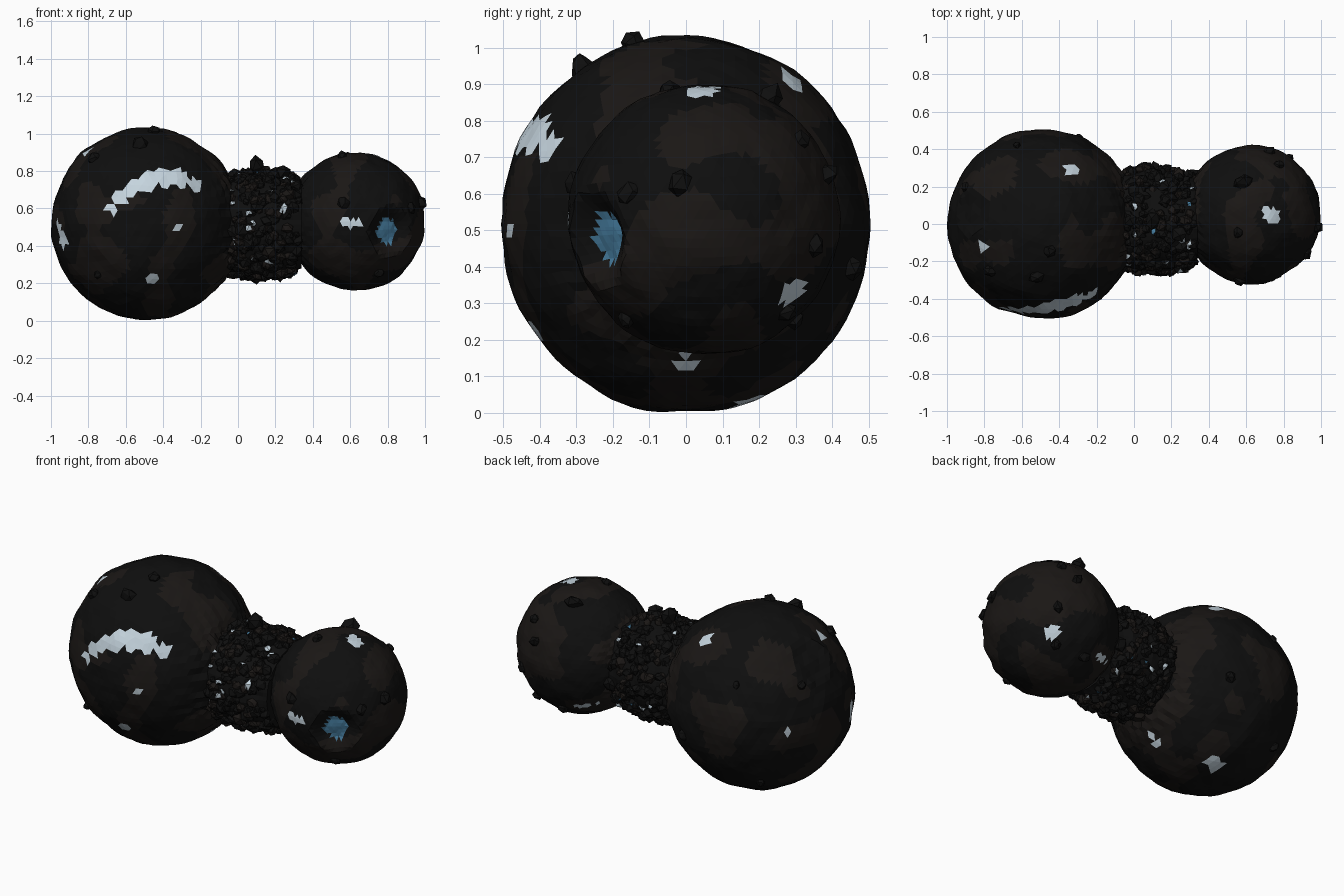
import bpy, bmesh, math, random
from mathutils import Vector, Matrix, noise

if "Cube" in bpy.data.objects:
    bpy.data.objects.remove(bpy.data.objects["Cube"])

random.seed(7)


def make_mat(name, col):
    m = bpy.data.materials.new(name)
    m.diffuse_color = (*col, 1)
    m.use_nodes = True
    m.node_tree.nodes["Principled BSDF"].inputs["Base Color"].default_value = m.diffuse_color
    return m


MATS = [make_mat("black_dust", (0.0045, 0.0045, 0.0045)),
        make_mat("brown_dust", (0.0105, 0.0085, 0.0075)),
        make_mat("pale_ice", (0.56, 0.66, 0.73)),
        make_mat("blue_ice", (0.06, 0.2, 0.34))]
BLACK, BROWN, WHITE, BLUE = range(4)


def finish(bm, name):
    me = bpy.data.meshes.new(name)
    bm.to_mesh(me)
    bm.free()
    for m in MATS:
        me.materials.append(m)
    ob = bpy.data.objects.new(name, me)
    bpy.context.collection.objects.link(ob)
    return ob


def dust(p):
    return BROWN if noise.noise(p * 4.5 + Vector((3, 1, 7))) > 0.06 else BLACK


def rock(bm, pos, size, mat):
    # one irregular faceted stone
    rot = Matrix.Rotation(random.uniform(0, 6.28), 4, Vector((random.random(), random.random(), 1)))
    scale = Matrix.Diagonal((*[random.uniform(0.8, 1.2) * size for _ in range(3)], 1))
    vs = bmesh.ops.create_icosphere(bm, subdivisions=1, radius=1,
                                    matrix=Matrix.Translation(pos) @ rot @ scale)["verts"]
    for v in vs:
        v.co += Vector([random.uniform(-0.15, 0.15) * size for _ in range(3)])
    faces = {f for v in vs for f in v.link_faces}
    for f in faces:
        f.material_index = mat
    return faces


def lobe(name, centre, radii, neck_side, craters, patches, stones):
    c, rad = Vector(centre), Vector(radii)
    craters = [((Vector(p) - c).normalized(), r, d) for p, r, d in craters]
    bm = bmesh.new()
    bmesh.ops.create_icosphere(bm, subdivisions=5, radius=1)

    def surface(n):
        s = 1 + 0.022 * noise.noise(n * 3.2 + c) + 0.012 * noise.noise(n * 7 + c)
        # folds running out from the neck
        t = min(max((n.x * neck_side - 0.6) / 0.25, 0), 1)
        s += 0.014 * t * math.sin(30 * math.atan2(n.z, n.y))
        for d, r, depth in craters:
            q = (n - d).length / r
            if q < 1:
                s -= depth * min(1, 2.2 * (1 - q))
            elif q < 1.3:
                s += 0.012 * (1.3 - q) / 0.3
        return c + Vector([a * b * s for a, b in zip(n, rad)])

    for v in bm.verts:
        v.co = surface(v.co.normalized())
    # ice patches and dust mottling
    spots = [((Vector(p[:3]) - c).normalized(), p[3] / rad.z, p[4]) for p in patches]
    for f in bm.faces:
        m = f.calc_center_median()
        n = (m - c).normalized()
        f.material_index = dust(m)
        for d, r, mat in spots:
            if (n - d).length < r * random.uniform(0.88, 1.1):
                f.material_index = mat
    finish(bm, name)
    # stones half sunk in the crust
    bm = bmesh.new()
    for x, y, z, size in stones:
        rock(bm, surface((Vector((x, y, z)) - c).normalized()), size, BLACK)
    finish(bm, name + "_stones")


W = WHITE
lobe("large_lobe", (-0.49, 0, 0.517), (0.508, 0.505, 0.517), 1,
     [((-0.87, 0.06, 0.83), 0.24, 0.04)],
     [(-0.68, -0.47, 0.60, 0.03, W), (-0.63, -0.47, 0.66, 0.04, W),
      (-0.56, -0.46, 0.71, 0.05, W), (-0.48, -0.45, 0.745, 0.055, W),
      (-0.40, -0.43, 0.765, 0.06, W), (-0.32, -0.41, 0.765, 0.06, W),
      (-0.23, -0.38, 0.73, 0.045, W),
      (-0.94, -0.23, 0.43, 0.045, W), (-0.95, -0.18, 0.50, 0.03, W),
      (-0.32, -0.48, 0.485, 0.022, W),
      (-0.46, -0.41, 0.22, 0.035, W), (-0.81, -0.12, 0.90, 0.03, W),
      (-0.34, 0.30, 0.91, 0.04, W), (-0.89, 0.30, 0.517, 0.02, W),
      (-0.43, 0.16, 0.04, 0.05, W),
      (-0.16, 0, 0.13, 0.025, W), (-0.12, 0, 0.17, 0.02, W), (-0.20, 0, 0.10, 0.02, W)],
     [(-0.52, -0.29, 0.94, 0.04), (-0.80, -0.28, 0.90, 0.035), (-0.45, -0.15, 1.02, 0.03),
      (-0.90, 0.2, 0.75, 0.03), (-0.62, 0.4, 0.75, 0.025), (-0.3, 0.45, 0.4, 0.03),
      (-0.7, 0.3, 0.2, 0.03), (-0.75, -0.35, 0.25, 0.025)])

lobe("small_lobe", (0.63, 0.05, 0.53), (0.368, 0.37, 0.37), -1,
     [((0.795, -0.21, 0.485), 0.36, 0.15)],
     [(0.795, -0.21, 0.485, 0.078, BLUE),
      (0.74, 0.04, 0.88, 0.045, W), (0.71, 0.06, 0.88, 0.03, W),
      (0.57, -0.31, 0.53, 0.025, W), (0.61, -0.32, 0.52, 0.025, W), (0.64, -0.32, 0.52, 0.02, W),
      (0.82, 0.29, 0.33, 0.045, W),
      (0.50, 0.30, 0.30, 0.022, W), (0.46, 0.27, 0.31, 0.022, W), (0.42, 0.24, 0.33, 0.02, W)],
     [(0.98, -0.02, 0.63, 0.032), (0.93, -0.16, 0.60, 0.036), (0.58, 0.23, 0.87, 0.045),
      (0.77, 0.31, 0.74, 0.03), (0.57, -0.28, 0.62, 0.035), (0.76, -0.17, 0.25, 0.03),
      (0.80, 0.30, 0.25, 0.03), (0.85, 0.38, 0.45, 0.03), (0.72, 0.38, 0.65, 0.035),
      (0.55, -0.05, 0.90, 0.03), (0.6, 0.3, 0.25, 0.035)])

# rubble neck: a rough barrel
AX_Y, AX_Z, X0, X1 = 0.02, 0.515, -0.07, 0.34


def neck_radius(x):
    t = (x - X0) / (X1 - X0)
    return 0.25 + 0.035 * math.sin(math.pi * t) - 0.015 * t


bm = bmesh.new()
rings, seg = 18, 64
grid = []
for i in range(rings + 1):
    x = X0 + (X1 - X0) * i / rings
    ring = []
    for j in range(seg):
        a = 2 * math.pi * j / seg
        d = Vector((0, math.cos(a), math.sin(a)))
        r = neck_radius(x) + 0.012 * noise.noise(Vector((x * 18, d.y * 5, d.z * 5)))
        ring.append(bm.verts.new(Vector((x, AX_Y, AX_Z)) + d * r))
    grid.append(ring)
for a, b in zip(grid, grid[1:]):
    for j in range(seg):
        k = (j + 1) % seg
        bm.faces.new((a[j], a[k], b[k], b[j]))
for ring in (grid[0][::-1], grid[-1]):
    bm.faces.new(ring)
bmesh.ops.recalc_face_normals(bm, faces=bm.faces)
finish(bm, "neck_core")

# packed stones over the neck, some with bare ice facets
bm = bmesh.new()
for i in range(430):
    x = random.uniform(X0 + 0.03, X1 - 0.02)
    a = random.uniform(0, 2 * math.pi)
    d = Vector((0, math.cos(a), math.sin(a)))
    size = random.choice((0.02, 0.025, 0.03, 0.036))
    pos = Vector((x, AX_Y, AX_Z)) + d * (neck_radius(x) + random.uniform(-0.012, 0.008))
    faces = rock(bm, pos, size, BROWN if random.random() < 0.25 else BLACK)
    if i % 14 == 0:
        bm.normal_update()
        for f in faces:
            if f.normal.dot(d) > 0.72:
                f.material_index = BLUE if i % 70 == 0 else WHITE
rock(bm, Vector((0.10, 0.02, 0.83)), 0.05, BLACK)
rock(bm, Vector((0.24, -0.05, 0.79)), 0.045, BLACK)
finish(bm, "neck_stones")
